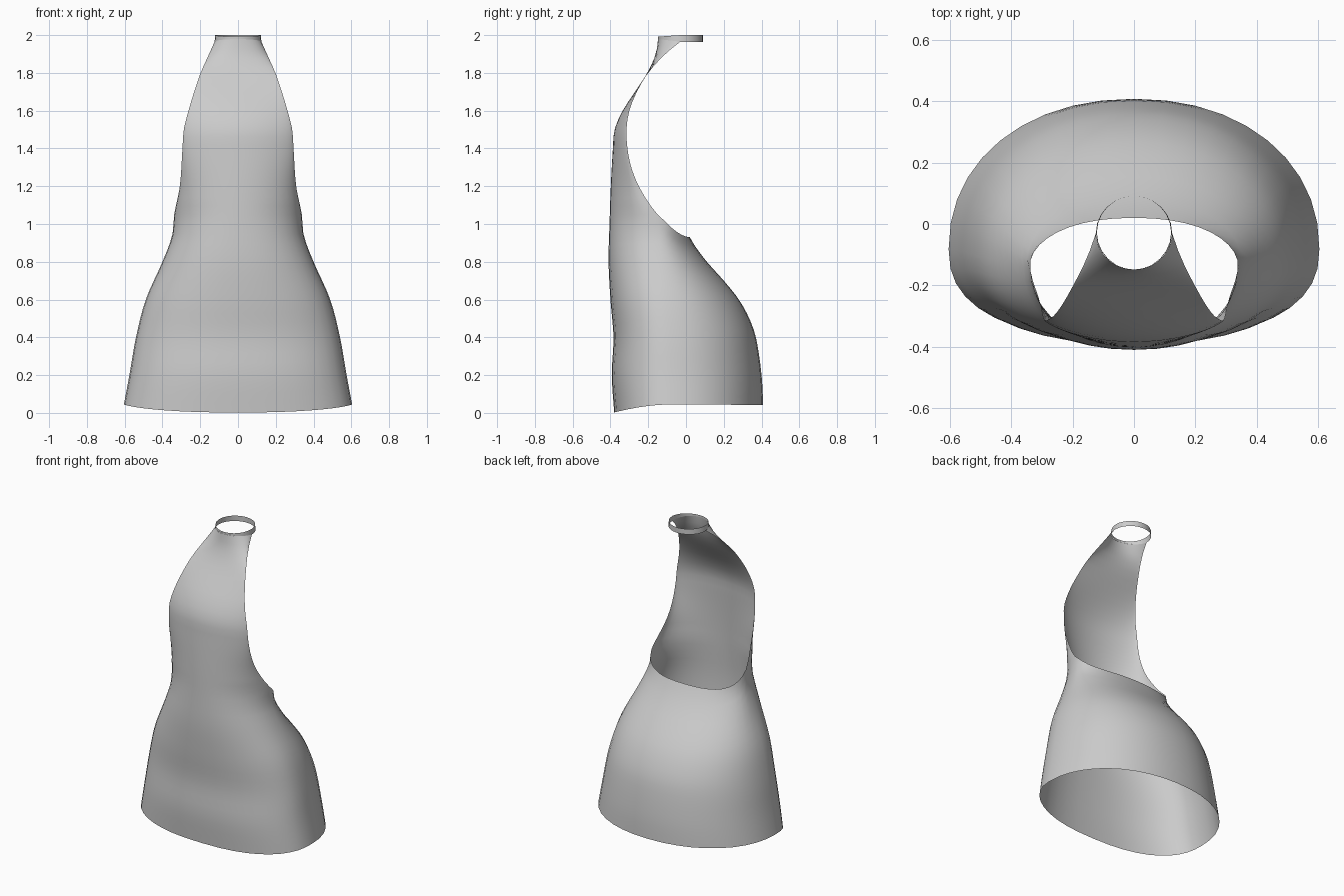
import bpy, bmesh, math

if "Cube" in bpy.data.objects:
    bpy.data.objects.remove(bpy.data.objects["Cube"])

COLS = 40          # columns around the skirt
fabric = bpy.data.materials.new("grey fabric")
fabric.diffuse_color = (0.6, 0.6, 0.6, 1)
fabric.use_nodes = True
fabric.node_tree.nodes["Principled BSDF"].inputs["Base Color"].default_value = fabric.diffuse_color


def curve(points):
    """Smooth function through (z, value) pairs."""
    def slope(i):
        a, b = points[max(i - 1, 0)], points[min(i + 1, len(points) - 1)]
        return (b[1] - a[1]) / (b[0] - a[0])

    def f(z):
        z = min(max(z, points[0][0]), points[-1][0])
        i = next(k for k in range(len(points) - 1) if z <= points[k + 1][0])
        (z0, v0), (z1, v1) = points[i], points[i + 1]
        h = z1 - z0
        t = (z - z0) / h
        return (v0 * (2*t**3 - 3*t*t + 1) + slope(i) * h * (t**3 - 2*t*t + t)
                + v1 * (3*t*t - 2*t**3) + slope(i + 1) * h * (t**3 - t*t))
    return f


# Outline curves by height
width = curve([(0, .612), (.04, .605), (.2, .575), (.4, .54), (.6, .488), (.8, .40), (.94, .348),
               (1.05, .338), (1.2, .308), (1.4, .294), (1.5, .287), (1.6, .262),
               (1.7, .232), (1.8, .198), (1.9, .153), (1.97, .122)])
front = curve([(0, -.38), (.2, -.393), (.4, -.384), (.6, -.40), (.8, -.41), (1, -.405),
               (1.2, -.398), (1.4, -.387), (1.5, -.378), (1.6, -.335), (1.7, -.27),
               (1.8, -.205), (1.9, -.16), (1.98, -.148)])
back = curve([(0, .405), (.04, .408), (.2, .40), (.4, .37), (.5, .335), (.6, .28), (.7, .20),
              (.8, .11), (.88, .05), (.93, .02), (1.06, .01)])
side = curve([(0, -.08), (.5, -.10), (.9, -.14), (1.05, -.15), (1.1, -.19), (1.2, -.25),
              (1.3, -.29), (1.4, -.31), (1.5, -.315), (1.6, -.30), (1.7, -.26),
              (1.8, -.20), (1.9, -.11), (1.965, -.03)])
bow = curve([(0, .84), (.6, .9), (1.05, 1), (1.4, 1.5), (1.7, 1.7), (1.9, 1.2), (1.98, 1)])


def section(angle, z, z_front=None):
    """Point on the garment; negative angles are the front half."""
    c, s = math.cos(angle), math.sin(angle)
    p = bow(z) if s < 0 else .94
    end = front(z if z_front is None else z_front) if s < 0 else back(z)
    x = math.copysign(abs(c) ** min(p, 1), c) * width(z)
    return x, side(z) + (end - side(z)) * abs(s) ** p, z


def loft(bm, rows, closed):
    rows = [[bm.verts.new(p) for p in r] for r in rows]
    n = len(rows[0])
    for a, b in zip(rows, rows[1:]):
        for i in range(n if closed else n - 1):
            j = (i + 1) % n
            bm.faces.new((a[i], a[j], b[j], b[i]))


def finish(bm, name):
    bmesh.ops.remove_doubles(bm, verts=bm.verts, dist=.0005)
    mesh = bpy.data.meshes.new(name)
    bm.to_mesh(mesh)
    bm.free()
    mesh.materials.append(fabric)
    mesh.shade_smooth()
    bpy.context.collection.objects.link(bpy.data.objects.new(name, mesh))


# Skirt: rings from the hem up to the sloping open back
gown = bmesh.new()
angles = [2 * math.pi * i / COLS for i in range(COLS)]
rows = []
for k in range(21):
    t, row = k / 20, []
    for a in angles:
        s = math.sin(a)
        hem = .045 - (.043 * abs(s) ** 1.5 if s < 0 else .003 * s)
        rim = .93 + .12 * (1 - max(s, 0)) ** 1.7
        row.append(section(a, hem + (rim - hem) * t))
    rows.append(row)
loft(gown, rows, True)

# Bodice: front panel narrowing up to the neck
half = [math.pi + math.pi * i / (COLS // 2) for i in range(COLS // 2 + 1)]
rows = []
for k in range(21):
    z = 1.05 + .915 * k / 20
    lift = .014 * max(0, (z - 1.85) / .115)
    row = []
    for a in half:
        x, y, _ = section(a, z, z + lift)
        row.append((x, y, z + lift * abs(math.sin(a))))
    rows.append(row)
loft(gown, rows, False)
finish(gown, "gown")

# Collar: thin open band around the neck
collar = bmesh.new()
ring = [2 * math.pi * i / 24 for i in range(24)]
rows = []
for top in (0, 1):
    rows.append([((.124 - .003 * top) * math.cos(a), -.028 + .119 * math.sin(a),
                  (2 - .008 * max(0, -math.sin(a))) if top
                  else 1.964 + .015 * max(0, -math.sin(a))) for a in ring])
loft(collar, rows, True)
finish(collar, "collar")
